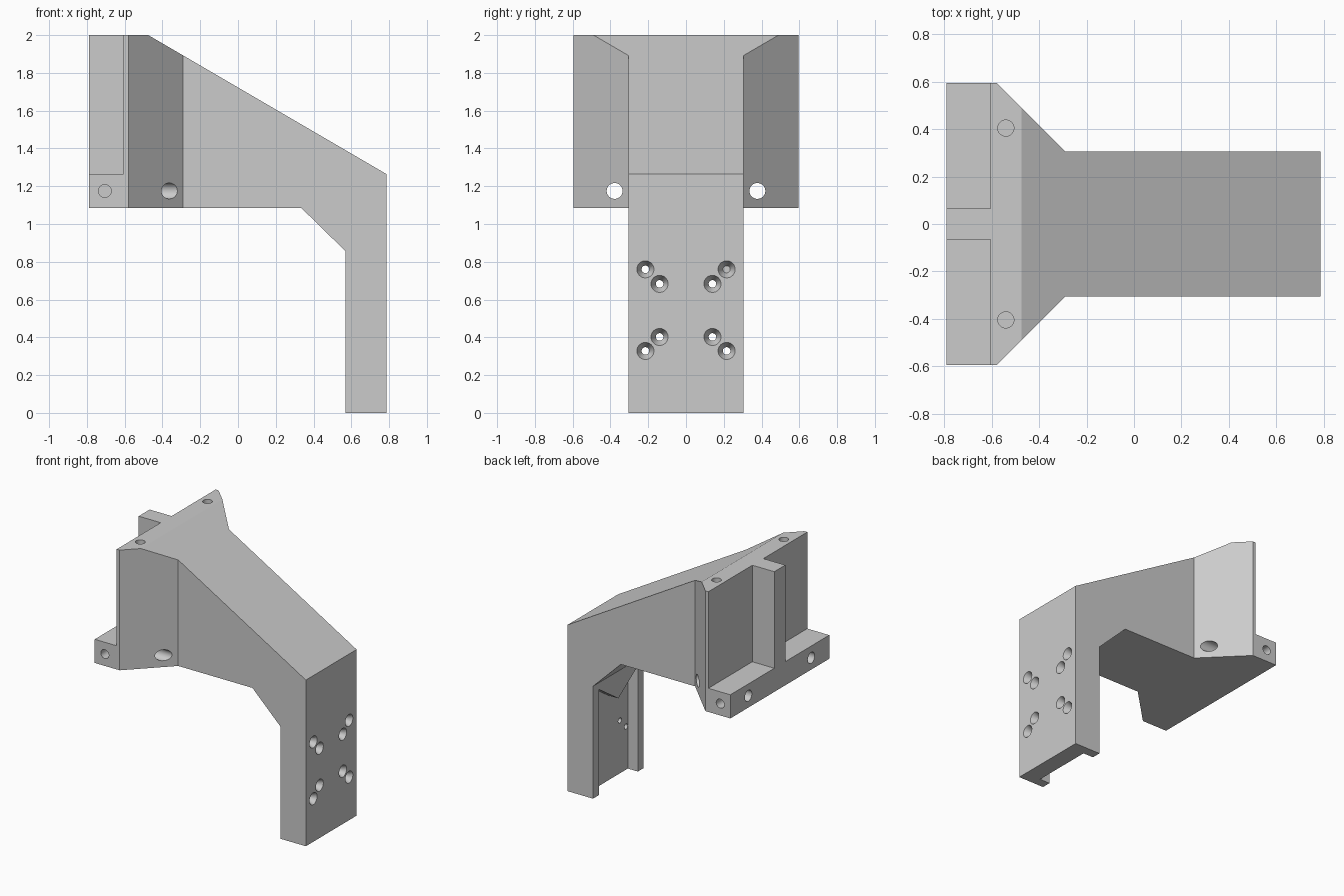
import bpy
import bmesh
import math
from mathutils import Matrix, Vector

cube = bpy.data.objects.get("Cube")
if cube:
    bpy.data.objects.remove(cube, do_unlink=True)

gray = bpy.data.materials.new("plain_gray")
gray.use_nodes = True
color = (0.6, 0.6, 0.6, 1)
gray.diffuse_color = color
gray.node_tree.nodes["Principled BSDF"].inputs["Base Color"].default_value = color


def finish(name, bm):
    bmesh.ops.recalc_face_normals(bm, faces=bm.faces)
    mesh = bpy.data.meshes.new(name)
    bm.to_mesh(mesh)
    bm.free()
    mesh.materials.append(gray)
    obj = bpy.data.objects.new(name, mesh)
    bpy.context.collection.objects.link(obj)
    return obj


def prism(name, points, axis, low, high):
    """Extrude a flat outline along an axis between two positions."""
    bm = bmesh.new()
    verts = []
    for a, b in points:
        co = [a, b]
        co.insert(axis, low)
        verts.append(bm.verts.new(co))
    face = bm.faces.new(verts)
    new = bmesh.ops.extrude_face_region(bm, geom=[face])["geom"]
    move = Vector((0, 0, 0))
    move[axis] = high - low
    bmesh.ops.translate(bm, vec=move, verts=[v for v in new if isinstance(v, bmesh.types.BMVert)])
    return finish(name, bm)


def drill(name, start, end, r1, r2):
    """Round cutter running between two points."""
    start, end = Vector(start), Vector(end)
    d = end - start
    turn = Vector((0, 0, 1)).rotation_difference(d).to_matrix().to_4x4()
    bm = bmesh.new()
    bmesh.ops.create_cone(bm, cap_ends=True, segments=32, radius1=r1, radius2=r2, depth=d.length,
                          matrix=Matrix.Translation((start + end) / 2) @ turn)
    return finish(name, bm)


def combine(target, cutter, operation="DIFFERENCE"):
    cutter.hide_render = True
    mod = target.modifiers.new("cut", "BOOLEAN")
    mod.operation = operation
    mod.solver = "EXACT"
    mod.object = cutter
    bpy.ops.object.select_all(action="DESELECT")
    bpy.context.view_layer.objects.active = target
    target.select_set(True)
    bpy.ops.object.modifier_apply(modifier=mod.name)
    bpy.data.objects.remove(cutter, do_unlink=True)


# Side silhouette: mounting block, sloped arm and hanging leg
side = [(-0.79, 1.085), (0.335, 1.085), (0.57, 0.855), (0.57, 0), (0.785, 0),
        (0.785, 1.265), (-0.475, 2), (-0.79, 2)]
bracket = prism("angled_bracket", side, 1, -0.8, 0.8)

# Plan silhouette: wide back tapering to a narrow arm
half_plan = [(-1, 0.595), (-0.58, 0.595), (-0.29, 0.305), (1, 0.305)]
plan = half_plan + [(x, -y) for x, y in reversed(half_plan)]
combine(bracket, prism("plan_shape", plan, 2, -0.5, 2.5), "INTERSECT")

# Channel behind the leg, with a pointed upper end
channel = [(-0.235, -0.1), (0.235, -0.1), (0.235, 0.805), (0, 0.647), (-0.235, 0.805)]
combine(bracket, prism("leg_channel", channel, 0, 0.4, 0.655))

for s in (-1, 1):
    # Back pocket, leaving the centre rib and bottom flange
    pocket = [(s * 0.066, 1.265), (s * 0.8, 1.265), (s * 0.8, 2.2), (s * 0.066, 2.2)]
    combine(bracket, prism("back_pocket", pocket, 0, -1, -0.605))
    # Through bolt hole, flange end hole and top hole
    combine(bracket, drill("bolt_hole", (-1, s * 0.378, 1.175), (0, s * 0.378, 1.175), 0.042, 0.042))
    combine(bracket, drill("end_hole", (-0.705, s * 0.7, 1.175), (-0.705, s * 0.45, 1.175), 0.034, 0.034))
    combine(bracket, drill("top_hole", (-0.54, s * 0.404, 2.1), (-0.54, s * 0.404, 1.8), 0.034, 0.034))
    # Countersunk screw holes in the leg
    for y, z in ((0.215, 0.76), (0.14, 0.683), (0.14, 0.402), (0.215, 0.328)):
        combine(bracket, drill("screw_hole", (0.9, s * y, z), (0.5, s * y, z), 0.02, 0.02))
        combine(bracket, drill("countersink", (0.795, s * y, z), (0.73, s * y, z), 0.05, 0.019))

bpy.context.view_layer.objects.active = bracket
bracket.select_set(True)
bpy.ops.object.shade_smooth_by_angle(angle=math.radians(25))
